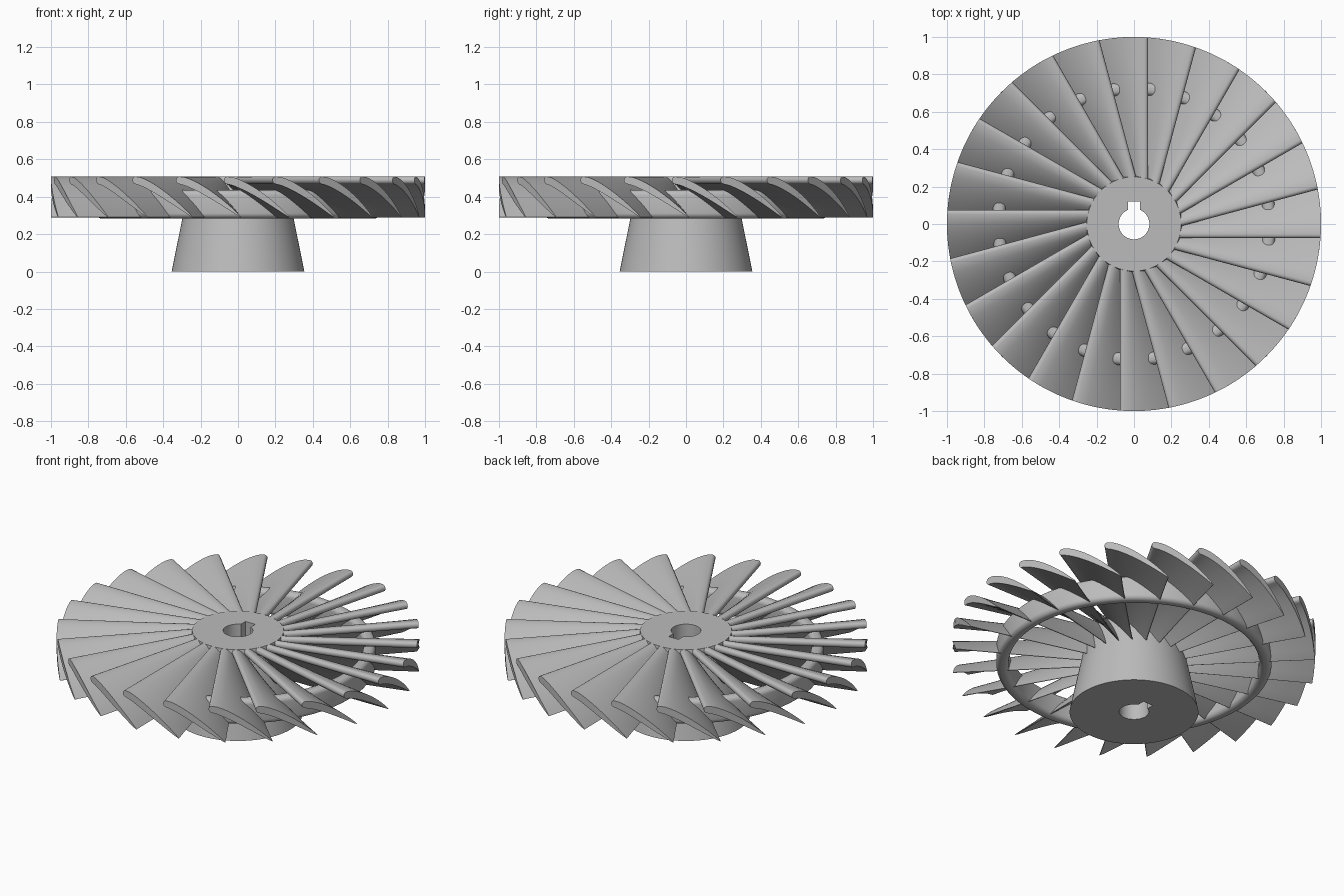
import bpy
import bmesh
import math

BLADES = 24
Z_LOW, Z_TOP = 0.29, 0.507

cube = bpy.data.objects.get("Cube")
if cube:
    bpy.data.objects.remove(cube, do_unlink=True)

steel = bpy.data.materials.new("grey_steel")
steel.use_nodes = True
GREY = (0.5, 0.5, 0.5, 1)
steel.diffuse_color = GREY
steel.node_tree.nodes["Principled BSDF"].inputs["Base Color"].default_value = GREY


def finish(obj, name, angle=40):
    obj.name = name
    obj.data.materials.clear()
    obj.data.materials.append(steel)
    bpy.ops.object.select_all(action='DESELECT')
    obj.select_set(True)
    bpy.context.view_layer.objects.active = obj
    bpy.ops.object.shade_smooth_by_angle(angle=math.radians(angle))


def cut(obj, cutter):
    mod = obj.modifiers.new("cut", 'BOOLEAN')
    mod.operation = 'DIFFERENCE'
    mod.solver = 'EXACT'
    mod.object = cutter
    bpy.context.view_layer.objects.active = obj
    bpy.ops.object.modifier_apply(modifier=mod.name)
    bpy.data.objects.remove(cutter, do_unlink=True)


def skin(name, rings, closed):
    """Mesh from equal rings of points, capped unless the rings close up."""
    bm = bmesh.new()
    loops = [[bm.verts.new(p) for p in ring] for ring in rings]
    following = loops[1:] + (loops[:1] if closed else [])
    for a, b in zip(loops, following):
        for i in range(len(a)):
            j = (i + 1) % len(a)
            bm.faces.new((a[i], a[j], b[j], b[i]))
    if not closed:
        bm.faces.new(loops[0])
        bm.faces.new(loops[-1])
    bmesh.ops.recalc_face_normals(bm, faces=bm.faces)
    mesh = bpy.data.meshes.new(name)
    bm.to_mesh(mesh)
    bm.free()
    return mesh


def add_object(name, mesh):
    obj = bpy.data.objects.new(name, mesh)
    bpy.context.collection.objects.link(obj)
    return obj


# Tapered hub with a keyed bore
bpy.ops.mesh.primitive_cone_add(vertices=96, radius1=0.355, radius2=0.252,
                                depth=Z_TOP, location=(0, 0, Z_TOP / 2))
hub = bpy.context.object
bpy.ops.mesh.primitive_cylinder_add(vertices=64, radius=0.082, depth=2)
cut(hub, bpy.context.object)
bpy.ops.mesh.primitive_cube_add(size=1, location=(0, 0.06, 0))
key = bpy.context.object
key.scale = (0.066, 0.12, 2)
cut(hub, key)
finish(hub, "hub")

# Tall tie ring with rounded edges, running through the blades
RING_R, RING_HALF, RING_LOW, RING_TOP, ROUND = 0.725, 0.034, 0.284, 0.435, 0.028
profile = []
for quarter, (sx, sz) in enumerate([(1, 1), (-1, 1), (-1, -1), (1, -1)]):
    for i in range(7):
        a = math.pi / 2 * (quarter + i / 6)
        z_mid = RING_TOP - ROUND if sz > 0 else RING_LOW + ROUND
        profile.append((RING_R + sx * (RING_HALF - ROUND) + ROUND * math.cos(a),
                        z_mid + ROUND * math.sin(a)))
SEGMENTS = 120
turns = [math.tau * k / SEGMENTS for k in range(SEGMENTS)]
ring_mesh = skin("tie_ring", [[(r * math.cos(a), r * math.sin(a), z)
                               for r, z in profile] for a in turns], True)
finish(add_object("tie_ring", ring_mesh), "tie_ring")


def blade_section(chord):
    """Cambered section with a round head and a thin tail, as (y, z) points."""
    head, steps = 0.019, 14

    def camber(u):
        return -0.055 + chord * u, Z_TOP - head - 0.198 * u ** 1.4

    upper, lower = [], []
    for i in range(steps + 1):
        u = i / steps
        (y0, z0), (y1, z1) = camber(max(u - 0.02, 0)), camber(u + 0.02)
        length = math.hypot(y1 - y0, z1 - z0)
        ny, nz = (z0 - z1) / length, (y1 - y0) / length
        y, z = camber(u)
        half = head * (1 - u) ** 0.8 + 0.002 + 0.02 * u * (1 - u)
        upper.append((y + ny * half, z + nz * half))
        lower.append((y - ny * half, z - nz * half))
    # Half round nose from the lower side to the upper side
    (ya, za), (yb, zb) = lower[0], upper[0]
    cy, cz, ry, rz = (ya + yb) / 2, (za + zb) / 2, (yb - ya) / 2, (zb - za) / 2
    nose = []
    for i in range(1, 7):
        a = math.pi * i / 7
        c, s = math.cos(a), math.sin(a)
        nose.append((cy - ry * c - rz * s, cz - rz * c + ry * s))
    points = upper + lower[::-1] + nose
    return [(y, min(max(z, Z_LOW), Z_TOP)) for y, z in points]


# One twisted blade, wider towards the rim and trimmed to a round outside
ROOT, STATIONS = 0.21, 10
stations = []
for s in range(STATIONS):
    t = s / (STATIONS - 1)
    stations.append([(ROOT + (math.sqrt(1 - y * y) - ROOT) * t, y, z)
                     for y, z in blade_section(0.13 + 0.2 * t)])
blade_mesh = skin("blade", stations, False)

# Blades around the hub
for k in range(BLADES):
    blade = add_object("blade", blade_mesh)
    blade.rotation_euler.z = math.tau * k / BLADES
    if k == 0:
        finish(blade, "blade")
    blade.name = f"blade_{k + 1}"
